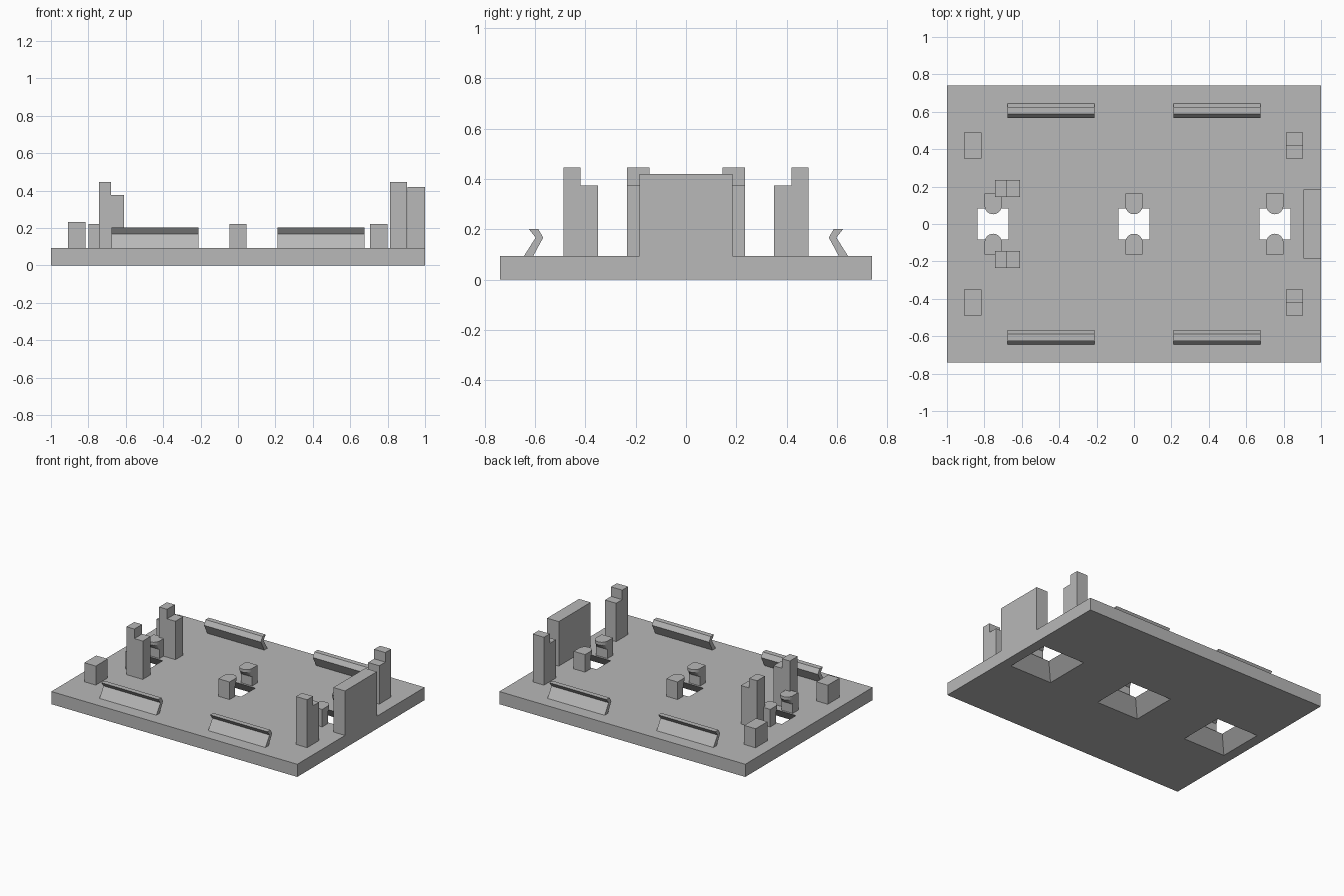
import bpy, bmesh
from math import sin, cos, pi

if "Cube" in bpy.data.objects:
    bpy.data.objects.remove(bpy.data.objects["Cube"])

grey = bpy.data.materials.new("plain_grey")
grey.use_nodes = True
grey.diffuse_color = (0.48, 0.48, 0.48, 1)
grey.node_tree.nodes["Principled BSDF"].inputs["Base Color"].default_value = grey.diffuse_color

TOP = 0.093        # upper surface of the plate
HOLES = (-0.753, 0, 0.753)


def loft(name, rings):
    """Solid through a stack of equal-length closed rings."""
    bm = bmesh.new()
    loops = [[bm.verts.new(p) for p in ring] for ring in rings]
    n = len(loops[0])
    for a, b in zip(loops, loops[1:]):
        for i in range(n):
            j = (i + 1) % n
            bm.faces.new((a[i], a[j], b[j], b[i]))
    bm.faces.new(loops[0])
    bm.faces.new(loops[-1])
    bmesh.ops.recalc_face_normals(bm, faces=bm.faces)
    mesh = bpy.data.meshes.new(name)
    bm.to_mesh(mesh)
    bm.free()
    mesh.materials.append(grey)
    obj = bpy.data.objects.new(name, mesh)
    bpy.context.collection.objects.link(obj)
    return obj


def rect(x0, x1, y0, y1, z):
    return [(x0, y0, z), (x1, y0, z), (x1, y1, z), (x0, y1, z)]


def box(name, x0, x1, y0, y1, z1, z0=TOP):
    return loft(name, [rect(x0, x1, y0, y1, z0), rect(x0, x1, y0, y1, z1)])


def prism_x(name, x0, x1, profile):
    """Extrude a y-z profile along x."""
    return loft(name, [[(x, y, z) for y, z in profile] for x in (x0, x1)])


def prism_y(name, y0, y1, profile):
    """Extrude an x-z profile along y."""
    return loft(name, [[(x, y, z) for x, z in profile] for y in (y0, y1)])


# Base plate with three square holes that flare downwards
plate = box("base_plate", -1, 1, -0.74, 0.74, TOP, 0)
for x in HOLES:
    rings = []
    for z in (-0.01, TOP + 0.01):
        h = 0.172 + (0.083 - 0.172) * z / TOP
        rings.append(rect(x - h, x + h, -h, h, z))
    cutter = loft("hole_cutter", rings)
    cutter.hide_render = True
    mod = plate.modifiers.new("hole", 'BOOLEAN')
    mod.operation = 'DIFFERENCE'
    mod.solver = 'EXACT'
    mod.object = cutter
    bpy.context.view_layer.objects.active = plate
    bpy.ops.object.modifier_apply(modifier=mod.name)
    bpy.data.objects.remove(cutter)

# End wall
box("end_wall", 0.905, 1, -0.185, 0.185, 0.42)


def peg_ring(x, s, z, reach):
    """Plan of a peg: square back, round nose reaching towards the hole."""
    r, nose, back = 0.046, 0.098, 0.163
    ring = [(x + r, s * back, z), (x - r, s * back, z)]
    for i in range(13):
        a = pi * i / 12
        ring.append((x - r * cos(a), s * (nose - reach * sin(a)), z))
    return ring


for s, side in ((-1, "front"), (1, "back")):
    # Hooked pegs: upright body with a rounded, undercut lip
    for x in HOLES:
        box(side + "_peg_body", x - 0.046, x + 0.046, s * 0.098, s * 0.163, 0.16)
        loft(side + "_peg_head", [peg_ring(x, s, 0.16, 0.001),
                                  peg_ring(x, s, 0.2, 0.046),
                                  peg_ring(x, s, 0.222, 0.046)])

    # Bent spring clips
    clip = [(0.645, TOP), (0.608, TOP), (0.568, 0.167),
            (0.588, 0.201), (0.625, 0.201), (0.598, 0.167)]
    for x0, x1 in ((-0.675, -0.212), (0.21, 0.675)):
        prism_x(side + "_clip", x0, x1, [(s * y, z) for y, z in clip])

    # Stepped posts and low corner block
    prism_y(side + "_inner_post", s * 0.145, s * 0.235,
            [(-0.743, TOP), (-0.61, TOP), (-0.61, 0.375),
             (-0.678, 0.375), (-0.678, 0.445), (-0.743, 0.445)])
    post = [(0.35, TOP), (0.488, TOP), (0.488, 0.445),
            (0.42, 0.445), (0.42, 0.375), (0.35, 0.375)]
    prism_x(side + "_outer_post", 0.813, 0.904, [(s * y, z) for y, z in post])
    box(side + "_corner_block", -0.908, -0.815, s * 0.35, s * 0.488, 0.233)
